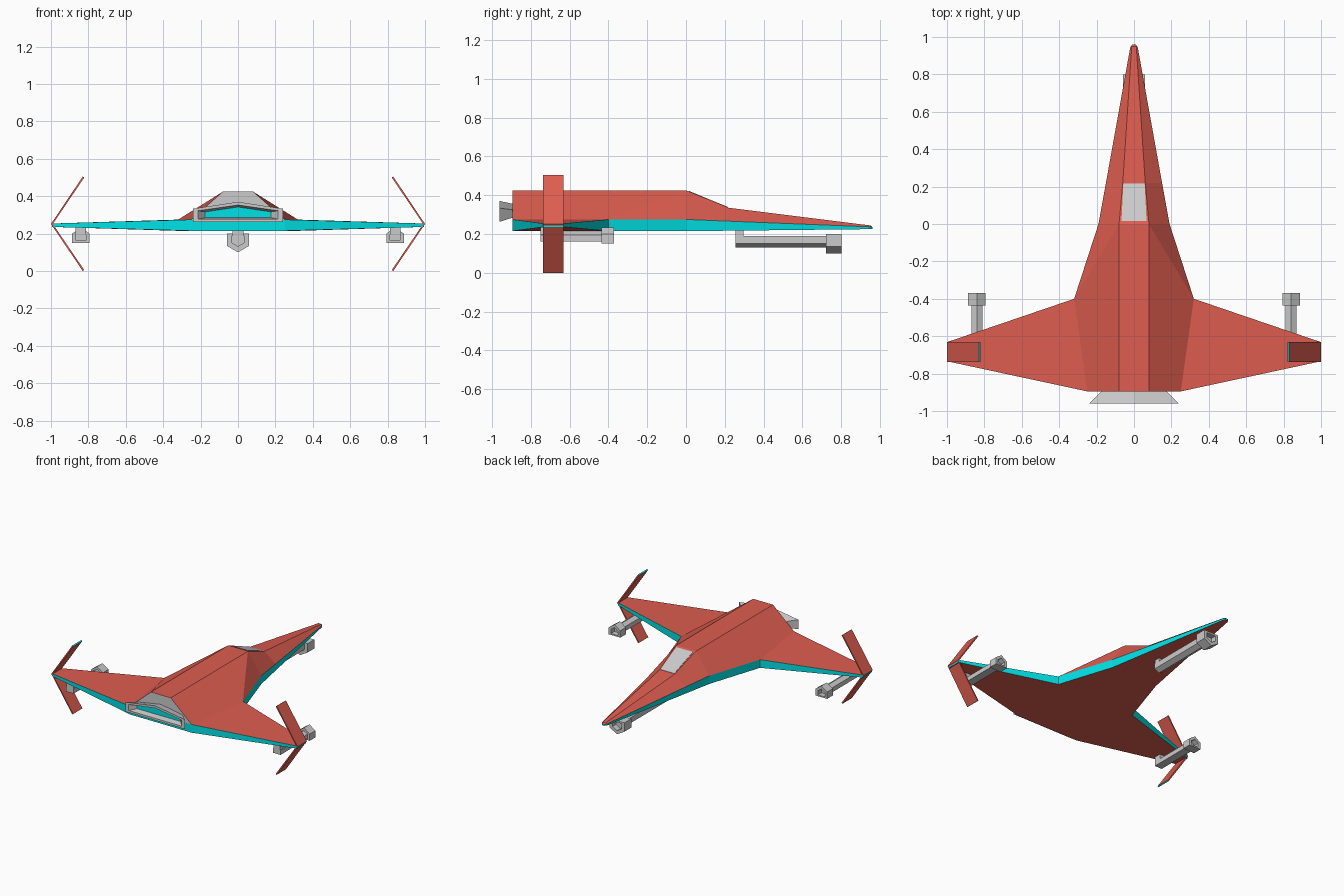
import bpy, bmesh

if "Cube" in bpy.data.objects:
    bpy.data.objects.remove(bpy.data.objects["Cube"])


def material(name, rgb):
    m = bpy.data.materials.new(name)
    m.diffuse_color = (*rgb, 1)
    m.use_nodes = True
    m.node_tree.nodes["Principled BSDF"].inputs["Base Color"].default_value = m.diffuse_color
    return m


RED = material("red_paint", (0.73, 0.11, 0.08))
CYAN = material("cyan_trim", (0.0, 0.75, 0.78))


def finish(name, bm, mats=()):
    bmesh.ops.remove_doubles(bm, verts=bm.verts, dist=1e-5)
    bmesh.ops.recalc_face_normals(bm, faces=bm.faces)
    me = bpy.data.meshes.new(name)
    bm.to_mesh(me)
    bm.free()
    for m in mats:
        me.materials.append(m)
    ob = bpy.data.objects.new(name, me)
    bpy.context.collection.objects.link(ob)
    return ob


def face(bm, pts, mat=0):
    f = bm.faces.new([bm.verts.new(p) for p in pts])
    f.material_index = mat
    return f


def loft(name, rings, mats=(), caps=(True, True)):
    """Skin between closed rings with equal point counts."""
    bm = bmesh.new()
    loops = [[bm.verts.new(p) for p in r] for r in rings]
    n = len(loops[0])
    for a, b in zip(loops, loops[1:]):
        for i in range(n):
            j = (i + 1) % n
            bm.faces.new((a[i], a[j], b[j], b[i]))
    if caps[0]:
        bm.faces.new(loops[0])
    if caps[1]:
        bm.faces.new(loops[-1])
    return finish(name, bm, mats)


def house(x, y, w, base, shoulder, apex):
    """Five-sided section: flat base, straight sides, pointed top."""
    return [(x - w, y, base), (x + w, y, base), (x + w, y, shoulder),
            (x, y, apex), (x - w, y, shoulder)]


def box(name, x, w, y0, y1, z0, z1):
    def ring(y):
        return [(x - w, y, z0), (x + w, y, z0), (x + w, y, z1), (x - w, y, z1)]
    return loft(name, [ring(y0), ring(y1)])


# Hull and wings: half outline as x, y, upper rim z, lower rim z
rim = [(0, -.895, .275, .215), (.25, -.895, .275, .215),
       (.995, -.735, .254, .236), (.995, -.63, .254, .236),
       (.32, -.40, .275, .215), (.19, 0, .275, .215),
       (.15, .22, .266, .217), (.02, .945, .237, .225),
       (.01, .96, .236, .226), (0, .96, .236, .226)]
ridge = [(.08, -.895, .425), (.08, 0, .425), (.06, .22, .335), (.012, .95, .244)]

bm = bmesh.new()
for s in (1, -1):
    up = [(s * x, y, t) for x, y, t, b in rim]
    lo = [(s * x, y, b) for x, y, t, b in rim]
    top = [(s * x, y, z) for x, y, z in ridge]
    mid = [(0, y, z) for x, y, z in ridge]
    # Cyan edge band
    for i in range(len(rim) - 1):
        face(bm, (lo[i], lo[i + 1], up[i + 1], up[i]), 1)
    # Wing skins
    face(bm, up[1:5])
    face(bm, lo[1:5])
    # Sloping flanks
    face(bm, (top[0], top[1], up[4], up[1]))
    face(bm, (top[1], up[5], up[4]))
    face(bm, (top[1], top[2], up[6], up[5]))
    face(bm, (top[2], top[3], up[7], up[6]))
    face(bm, (top[3], mid[3], up[9], up[8], up[7]))
    # Flat deck
    for i in range(3):
        face(bm, (mid[i], mid[i + 1], top[i + 1], top[i]))
    # Belly
    b0, b6 = (0, 0, .215), (0, .22, .217)
    face(bm, (lo[0], lo[1], lo[4], lo[5], b0))
    face(bm, (b0, lo[5], lo[6], b6))
    face(bm, (b6, lo[6], lo[7], lo[8], lo[9]))
finish("hull_and_wings", bm, (RED, CYAN))

# Grey bulkhead closing the engine end of the hull
bm = bmesh.new()
face(bm, [(-.25, -.895, .275), (.25, -.895, .275), (.08, -.895, .425), (-.08, -.895, .425)])
bulkhead = finish("engine_bulkhead", bm)
if bulkhead.data.polygons[0].normal.y > 0:
    bulkhead.data.flip_normals()

# Canopy window lying on the sloping deck
loft("canopy_window", [[(-w, y, z + d), (w, y, z + d), (w, y, z - .01), (-w, y, z - .01)]
                       for w, y, z, d in ((.067, .015, .419, .003), (.057, .217, .336, .003))])

# Flared engine nozzle with a recessed glow
loft("engine_nozzle", [house(0, -.89, .17, .285, .325, .355),
                       house(0, -.96, .24, .263, .333, .370),
                       house(0, -.96, .215, .278, .322, .353),
                       house(0, -.915, .175, .286, .316, .342)], caps=(True, False))
bm = bmesh.new()
face(bm, house(0, -.917, .176, .285, .317, .343))
glow = finish("engine_glow", bm, (CYAN,))
if glow.data.polygons[0].normal.y > 0:
    glow.data.flip_normals()


# Guns: barrel, wider muzzle block and hollow bore in one skin
def gun(name, x, y0, y1, y2, barrel, muzzle):
    w, b, sh, a = muzzle
    c = (b + sh) / 2
    bore = (w * .6, c + (b - c) * .6, c + (sh - c) * .6, c + (a - c) * .6)
    loft(name, [house(x, y0, *barrel), house(x, y1, *barrel),
                house(x, y1, *muzzle), house(x, y2, *muzzle),
                house(x, y2, *bore), house(x, y2 - .04, *bore)])


gun("nose_gun", 0, .255, .72, .80, (.035, .19, .15, .13), (.06, .20, .135, .10))
box("nose_gun_pylon", 0, .03, .255, .295, .18, .222)

for s, side in ((1, "right"), (-1, "left")):
    x = s * .84
    gun(side + "_wing_gun", x, -.75, -.435, -.37,
        (.03, .162, .195, .212), (.047, .15, .20, .233))
    box(side + "_wing_gun_pylon", x, .028, -.75, -.70, .19, .236)

    # Chevron wingtip fin with cyan ends
    prof = [(1, .252), (.83, .505), (.822, .500), (.990, .252), (.822, .005), (.83, 0)]
    fin = loft(side + "_wingtip_fin",
               [[(s * px, y, z) for px, z in prof] for y in (-.737, -.63)], (RED, CYAN))
    for p in fin.data.polygons:
        if len(p.vertices) == 4 and (p.center.z > .49 or p.center.z < .01):
            p.material_index = 1
